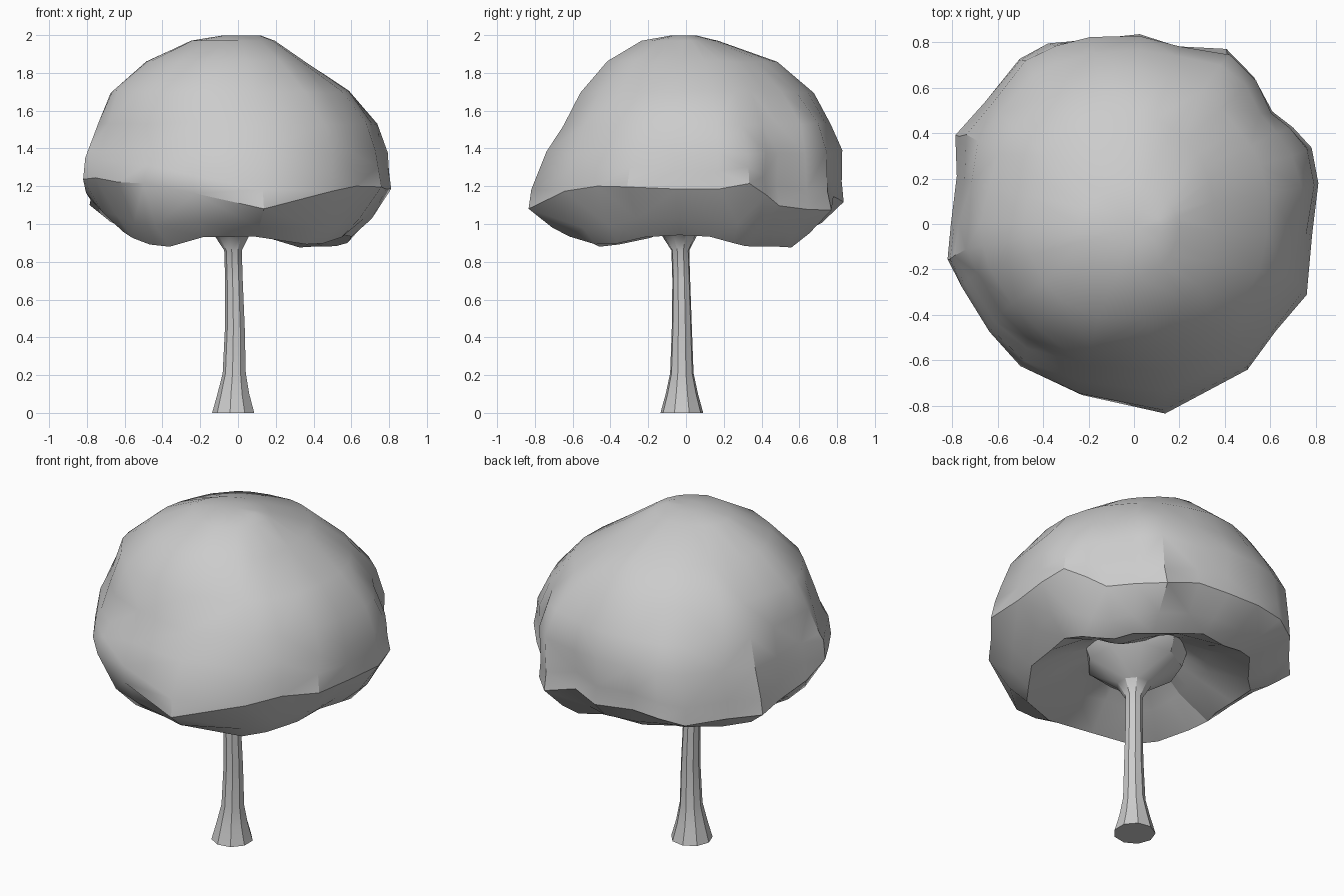
import bpy, bmesh, math
from mathutils import Vector, noise

default = bpy.data.objects.get("Cube")
if default:
    bpy.data.objects.remove(default, do_unlink=True)

grey = bpy.data.materials.new("plain grey")
grey.use_nodes = True
grey.diffuse_color = (0.6, 0.6, 0.6, 1)
grey.node_tree.nodes["Principled BSDF"].inputs["Base Color"].default_value = (0.6, 0.6, 0.6, 1)


def loft(name, rings, angle):
    """Skin closed rings of points into one capped, shaded object."""
    bm = bmesh.new()
    loops = [[bm.verts.new(p) for p in ring] for ring in rings]
    for a, b in zip(loops, loops[1:]):
        for i in range(len(a)):
            j = (i + 1) % len(a)
            bm.faces.new((a[i], a[j], b[j], b[i]))
    for cap in (loops[0], loops[-1]):
        face = bm.faces.new(cap)
        if len(cap) > 12:
            bmesh.ops.poke(bm, faces=[face])
    bmesh.ops.triangulate(bm, faces=[f for f in bm.faces if len(f.verts) == 4],
                          quad_method="SHORT_EDGE")
    bmesh.ops.recalc_face_normals(bm, faces=bm.faces)
    mesh = bpy.data.meshes.new(name)
    bm.to_mesh(mesh)
    bm.free()
    mesh.materials.append(grey)
    obj = bpy.data.objects.new(name, mesh)
    bpy.context.collection.objects.link(obj)
    bpy.ops.object.select_all(action="DESELECT")
    obj.select_set(True)
    bpy.context.view_layer.objects.active = obj
    bpy.ops.object.shade_smooth_by_angle(angle=math.radians(angle))


# Crown outline: x, y, height of the widest edge, height of the lower rim
outline = [(.82, .17, 1.17, .93), (.78, .33, 1.2, .9), (.7, .43, 1.15, .88), (.61, .5, 1.1, .87),
           (.54, .64, 1.08, .87), (.42, .76, 1.08, .88), (.2, .78, 1.14, .93),
           (.03, .83, 1.12, .95), (-.2, .82, 1.13, .96), (-.37, .79, 1.12, .97),
           (-.5, .73, 1.1, .97), (-.65, .53, 1.1, .97), (-.78, .4, 1.11, .96),
           (-.78, .2, 1.13, .95), (-.79, 0, 1.17, .95), (-.82, -.15, 1.24, .95),
           (-.76, -.27, 1.25, .93), (-.64, -.47, 1.23, .89), (-.5, -.62, 1.22, .88),
           (-.24, -.76, 1.15, .93), (.13, -.82, 1.08, .93), (.5, -.65, 1.17, .89),
           (.62, -.48, 1.19, .9), (.75, -.3, 1.2, .93), (.78, -.05, 1.19, .94)]

# Dome levels: height, then left, right, back and front half widths
dome = [(1.997, .12, .09, .06, .09), (1.97, .2, .24, .17, .24), (1.86, .35, .49, .49, .43),
        (1.7, .59, .67, .67, .58), (1.53, .74, .74, .77, .65), (1.38, .8, .79, .815, .74)]

# Skirt levels: outline scale, blend from rim to widest edge, height offset
skirt = [(.985, 1, .1), (1, 1, 0), (.86, .35, 0), (.74, 0, 0), (.48, 0, .1), (.25, 0, .2)]


def lumpy(point, amount):
    """Push a point about so the foliage looks uneven."""
    push = noise.noise_vector(point * 4) * amount
    push.z *= min(1, (2 - point.z) * 2)
    return point + push


def dome_ring(z, left, right, back, front):
    ring = []
    for px, py, edge, rim in outline:
        u = Vector((px, py)) / .82
        u = u.lerp(u.normalized(), min(1, max(0, (z - 1.36) * 3)))
        ring.append(lumpy(Vector((u.x * (left if u.x > 0 else right),
                                  u.y * (back if u.y > 0 else front), z)), .025))
    return ring


def skirt_ring(scale, blend, offset):
    return [lumpy(Vector((px * scale, py * scale, rim + (edge - rim) * blend + offset)), .025)
            for px, py, edge, rim in outline]


loft("crown", [dome_ring(*d) for d in dome] + [skirt_ring(*s) for s in skirt], 32)

# Trunk: flared foot, slender stem and a wide flare that carries the crown
stations = [(-.022, -.022, 0, .115), (-.022, -.022, .1, .087), (-.018, -.022, .21, .063),
            (-.015, -.022, .45, .054), (-.02, -.025, .7, .048), (-.025, -.03, .86, .048),
            (-.03, -.035, .94, .095), (-.02, -.02, 1.05, .26), (0, 0, 1.16, .3)]
sides = 9
loft("trunk", [[Vector((x + r * math.cos(t), y + r * math.sin(t), z))
                for t in (math.tau * (i + .5) / sides for i in range(sides))]
               for x, y, z, r in stations], 32)
